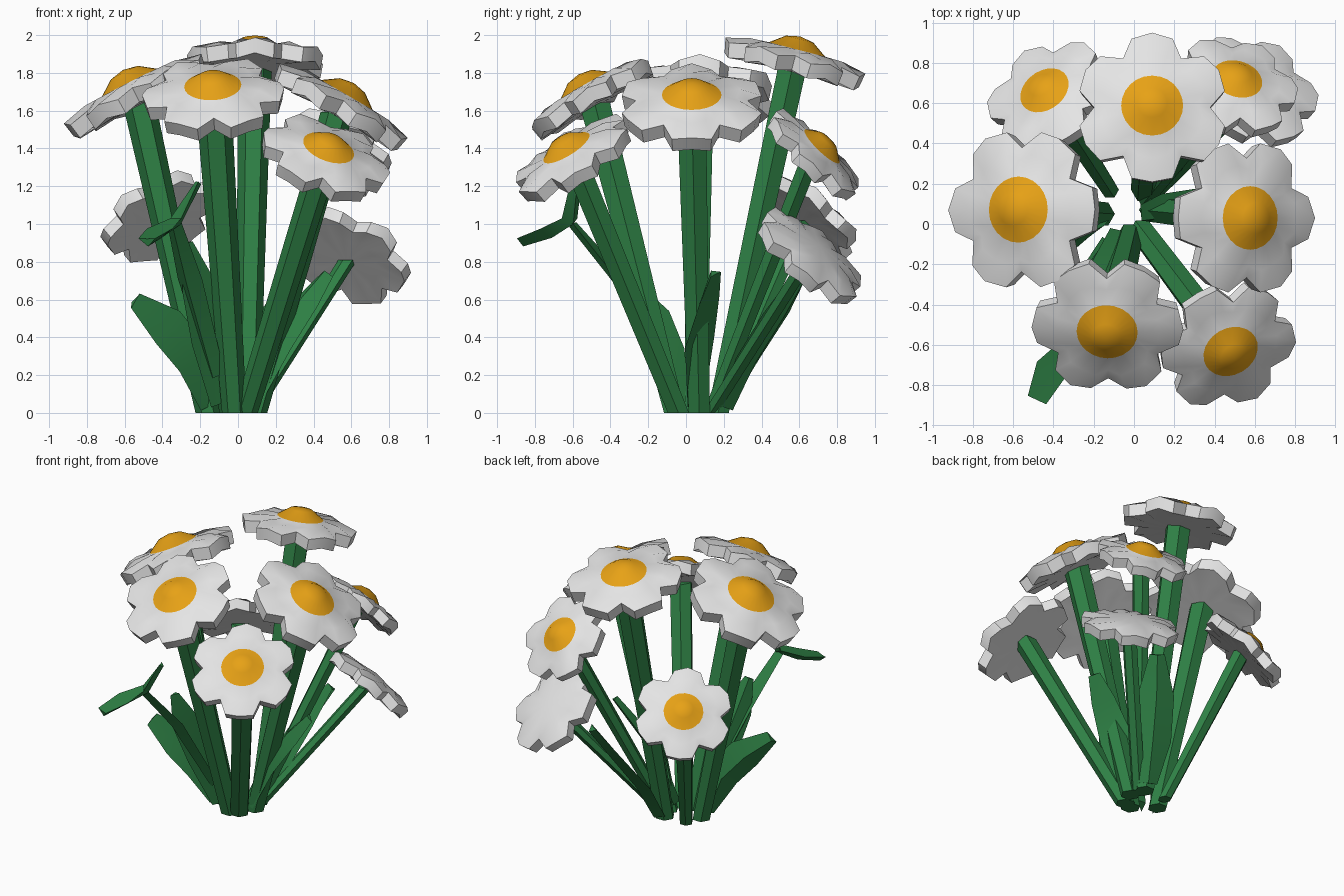
import bpy, bmesh, math
from mathutils import Vector, Matrix

if "Cube" in bpy.data.objects:
    bpy.data.objects.remove(bpy.data.objects["Cube"])


def material(name, rgb):
    m = bpy.data.materials.new(name)
    m.diffuse_color = (*rgb, 1)
    m.use_nodes = True
    m.node_tree.nodes["Principled BSDF"].inputs["Base Color"].default_value = m.diffuse_color
    return m


WHITE = material("petal white", (0.78, 0.78, 0.78))
YELLOW = material("centre yellow", (0.80, 0.36, 0.008))
GREEN = material("leaf green", (0.028, 0.22, 0.06))


def add_mesh(name, rings, mats, start=None, end=None, end_rows=0, angle=35):
    """Skin equal-length rings, closing ends with an apex or a flat cap.
    The last end_rows bands and the end fan take the second material."""
    bm = bmesh.new()
    rows = [[bm.verts.new(p) for p in r] for r in rings]
    n = len(rows[0])

    def cap(row, apex, mi):
        if apex is None:
            bm.faces.new(row).material_index = mi
            return
        v = bm.verts.new(apex)
        for i in range(n):
            bm.faces.new((row[i], row[(i + 1) % n], v)).material_index = mi

    top = 1 if len(mats) > 1 else 0
    for j, (a, b) in enumerate(zip(rows, rows[1:])):
        mi = top if j >= len(rows) - 1 - end_rows else 0
        for i in range(n):
            k = (i + 1) % n
            bm.faces.new((a[i], a[k], b[k], b[i])).material_index = mi
    cap(rows[0], start, 0)
    cap(rows[-1], end, top)
    bmesh.ops.recalc_face_normals(bm, faces=bm.faces)
    me = bpy.data.meshes.new(name)
    bm.to_mesh(me)
    bm.free()
    for m in mats:
        me.materials.append(m)
    ob = bpy.data.objects.new(name, me)
    bpy.context.collection.objects.link(ob)
    bpy.context.view_layer.objects.active = ob
    for o in bpy.context.selected_objects:
        o.select_set(False)
    ob.select_set(True)
    bpy.ops.object.shade_smooth_by_angle(angle=math.radians(angle))
    return ob


def flower(name, centre, normal, R, spin, yellow=True):
    """Six blunt petals with a thick rim, and a raised dome."""
    outline = []
    for p in range(6):
        a = math.radians(60 * p + spin)
        outline += [(a - math.radians(30), 0.77, 0.03),
                    (a - math.radians(16), 0.99, -0.03),
                    (a, 1.02, 0.03),
                    (a + math.radians(16), 0.99, -0.03)]

    def ring(r, z, petal, wave):
        pts = []
        for a, rr, w in outline:
            k = r * (1 + petal * (rr - 1))
            pts.append(Vector((k * math.cos(a), k * math.sin(a), z + wave * w)) * R)
        return pts

    rings = [ring(0.55, -0.13, 0.3, 0), ring(0.96, -0.14, 1, 1),
             ring(1.0, 0.07, 1, 1), ring(0.7, 0.16, 0.5, -0.7),
             ring(0.41, 0.19, 0, 0), ring(0.2, 0.34, 0, 0)]
    mats = [WHITE, YELLOW] if yellow else [WHITE]
    if not yellow:
        rings = rings[:-1]
    ob = add_mesh(name, rings, mats, Vector((0, 0, -0.14 * R)),
                  Vector((0, 0, (0.38 if yellow else 0.24) * R)), 1)
    q = Vector((0, 0, 1)).rotation_difference(Vector(normal).normalized())
    ob.data.transform(q.to_matrix().to_4x4())
    ob.location = centre


def stem(name, base, top, r0, r1):
    base, top = Vector(base), Vector(top)
    rings = []
    for t in (0, 0.3, 1):
        c = base.lerp(top, t)
        r = r0 + (r1 - r0) * t
        rings.append([c + Vector((r * math.cos(math.pi * i / 3), r * math.sin(math.pi * i / 3), 0))
                      for i in range(6)])
    add_mesh(name, rings, [GREEN], angle=30)


def leaf(name, path, widths, side=None):
    """Keeled blade along a path, diamond in section."""
    path = [Vector(p) for p in path]
    rings = []
    for i, (p, w) in enumerate(zip(path, widths)):
        d = (path[min(i + 1, len(path) - 1)] - path[max(i - 1, 0)]).normalized()
        s = Vector(side) if side else d.cross(Vector((0, 0, 1)))
        s = (s - d * s.dot(d)).normalized()
        u = s.cross(d).normalized()
        t = min(0.035, w * 0.6)
        rings.append([p + s * w + u * t * 0.5, p + u * t * 0.4,
                      p - s * w + u * t * 0.5, p - u * t])
    add_mesh(name, rings, [GREEN], angle=30)


# Flower heads: centre, facing direction, radius, spin, yellow centre, stem base, stem radius
flowers = {
    "front": ((-0.13, -0.50, 1.67), (-0.05, -0.5, 0.87), 0.37, 0, True, (-0.02, -0.06), 0.095),
    "left": ((-0.54, 0.07, 1.68), (-0.45, 0.02, 0.89), 0.40, 0, True, (-0.16, 0.05), 0.088),
    "back": ((0.09, 0.57, 1.855), (0.0, 0.25, 0.97), 0.375, 30, True, (0.05, 0.17), 0.088),
    "right": ((0.54, 0.03, 1.62), (0.5, 0.0, 0.86), 0.385, 0, True, (0.09, 0.07), 0.088),
    "front_right": ((0.46, -0.60, 1.35), (0.3, -0.5, 0.81), 0.345, 0, True, (0.04, -0.04), 0.08),
    "back_left": ((-0.42, 0.63, 1.04), (-0.4, 0.55, 0.73), 0.32, 0, True, (-0.12, 0.17), 0.065),
    "back_right": ((0.50, 0.68, 1.37), (0.22, 0.68, 0.7), 0.31, 0, True, (0.06, 0.13), 0.06),
    "low_back_right": ((0.59, 0.66, 0.83), (0.33, 0.62, 0.71), 0.33, 0, False, (0.07, 0.13), 0.05),
}

for key, (c, n, R, spin, yellow, b, r) in flowers.items():
    flower(key + "_flower", c, n, R, spin, yellow)
    # Stem from the gathered base up into the head
    top = Vector(c) - Vector(n).normalized() * 0.03
    stem(key + "_stem", (b[0], b[1], 0), top, 0.065 if r > 0.07 else 0.045, r)

# Leaves
leaf("left_leaf", [(-0.17, 0, 0.03), (-0.24, -0.06, 0.28), (-0.38, -0.13, 0.45), (-0.55, -0.2, 0.59)],
     [0.05, 0.12, 0.12, 0.05], (0.6, 0.5, 0.65))
leaf("right_leaf", [(0.06, 0.04, 0.05), (0.2, 0.06, 0.38), (0.36, 0.11, 0.6), (0.47, 0.15, 0.74)],
     [0.06, 0.11, 0.08, 0.04], (-0.5, 0.7, 0.5))
leaf("back_leaf", [(0.07, 0.22, 0.03), (0.13, 0.34, 0.28), (0.22, 0.49, 0.52), (0.32, 0.62, 0.74)],
     [0.07, 0.13, 0.12, 0.05])
leaf("front_leaf", [(-0.1, -0.05, 0.05), (-0.16, -0.16, 0.4), (-0.22, -0.27, 0.68), (-0.27, -0.34, 0.9)],
     [0.06, 0.11, 0.10, 0.03], (1, 0.6, 0))
leaf("high_leaf_stalk", [(-0.12, -0.1, 0.2), (-0.26, -0.35, 0.7), (-0.34, -0.6, 1.0)],
     [0.05, 0.07, 0.04])
leaf("high_leaf", [(-0.21, -0.58, 1.22), (-0.32, -0.61, 1.02), (-0.41, -0.72, 0.96), (-0.48, -0.87, 0.91)],
     [0.03, 0.05, 0.08, 0.05])
